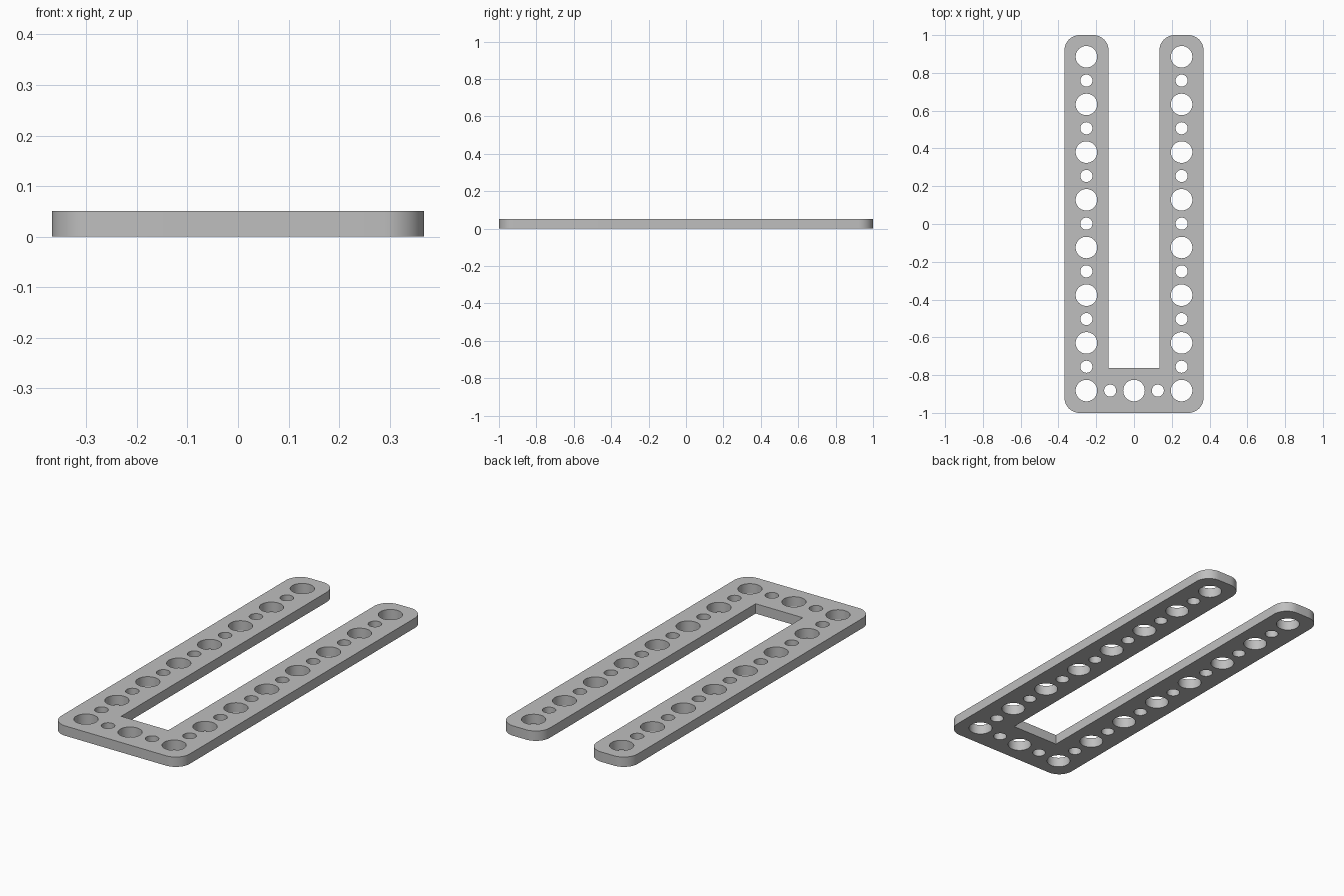
import bpy, bmesh
from math import cos, sin, pi, radians

cube = bpy.data.objects.get("Cube")
if cube:
    bpy.data.objects.remove(cube, do_unlink=True)

HALF_W, INNER_W, INNER_Y = 0.368, 0.135, -0.762
THICK, CORNER = 0.051, 0.08
ROW_X, FIRST_Y, PITCH = 0.252, -0.882, 0.2525
BIG, SMALL = 0.057, 0.032


def arc(cx, cy, r, start, sweep, n):
    """Points along a circular arc, angles in units of pi."""
    return [(cx + r * cos(pi * (start + sweep * i / n)),
             cy + r * sin(pi * (start + sweep * i / n))) for i in range(n + 1)]


def add_loop(curve, pts):
    spline = curve.splines.new('POLY')
    spline.points.add(len(pts) - 1)
    for p, (x, y) in zip(spline.points, pts):
        p.co = (x, y, 0, 1)
    spline.use_cyclic_u = True


curve = bpy.data.curves.new("slotted_plate", 'CURVE')
curve.dimensions = '2D'
curve.fill_mode = 'BOTH'
curve.extrude = THICK / 2

# U-shaped outline: right half of the profile, then its mirror image
end = 1 - CORNER
half = arc(HALF_W - CORNER, -end, CORNER, -0.5, 0.5, 12)
half += arc(HALF_W - CORNER, end, CORNER, 0, 0.5, 12)
half += arc(INNER_W + CORNER, end, CORNER, 0.5, 0.5, 12)
half.append((INNER_W, INNER_Y))
add_loop(curve, half + [(-x, y) for x, y in reversed(half)])

# Alternating large and small holes along both arms and the cross bar
holes = [(s * ROW_X, FIRST_Y + i * PITCH / 2, SMALL if i % 2 else BIG)
         for s in (-1, 1) for i in range(15)]
holes += [(x * ROW_X / 2, FIRST_Y, SMALL if x else BIG) for x in (-1, 0, 1)]
for x, y, r in holes:
    add_loop(curve, arc(x, y, r, 0, 2, 40)[:-1])

plate = bpy.data.objects.new("slotted_plate", curve)
bpy.context.collection.objects.link(plate)
plate.location.z = THICK / 2
bpy.ops.object.select_all(action='DESELECT')
plate.select_set(True)
bpy.context.view_layer.objects.active = plate
bpy.ops.object.convert(target='MESH')
plate = bpy.context.object

# Weld caps to walls
bm = bmesh.new()
bm.from_mesh(plate.data)
bmesh.ops.remove_doubles(bm, verts=bm.verts, dist=0.0001)
bmesh.ops.recalc_face_normals(bm, faces=bm.faces)
bm.to_mesh(plate.data)
bm.free()
bpy.ops.object.shade_smooth_by_angle(angle=radians(30))

# Plain grey finish
grey = bpy.data.materials.new("plain_grey")
grey.use_nodes = True
color = (0.52, 0.52, 0.52, 1)
grey.diffuse_color = color
grey.node_tree.nodes["Principled BSDF"].inputs["Base Color"].default_value = color
plate.data.materials.clear()
plate.data.materials.append(grey)
